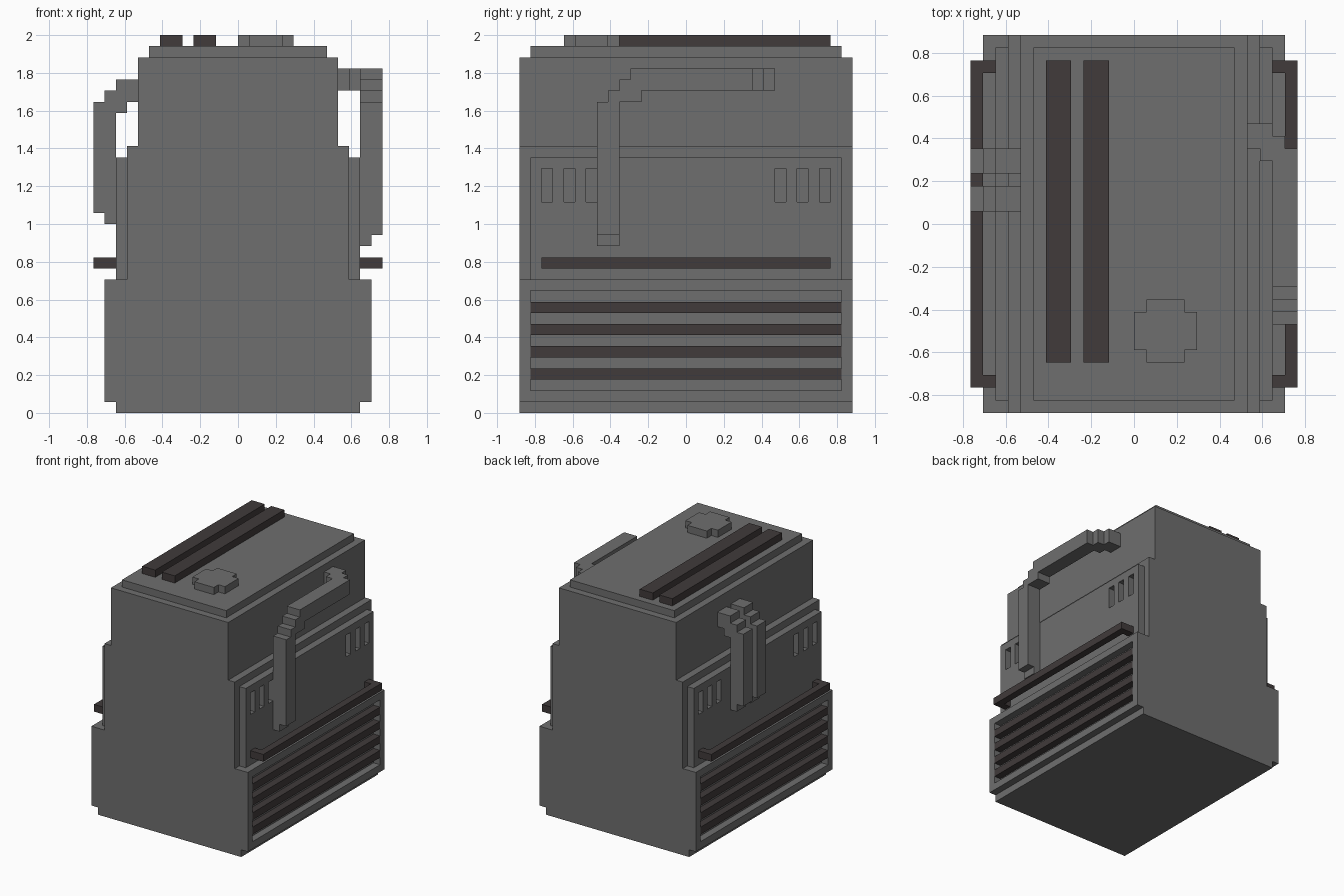
import bpy, bmesh
from mathutils import Vector

U = 1 / 17  # grid unit

default = bpy.data.objects.get("Cube")
if default:
    bpy.data.objects.remove(default, do_unlink=True)


def material(name, rgb):
    m = bpy.data.materials.new(name)
    m.use_nodes = True
    m.diffuse_color = (*rgb, 1)
    m.node_tree.nodes["Principled BSDF"].inputs["Base Color"].default_value = (*rgb, 1)
    return m


GREY = material("mid grey", (0.156, 0.156, 0.156))
DARK = material("dark brown grey", (0.052, 0.043, 0.043))


def prism(bm, profile, axis, lo, hi):
    """Extrude a profile of grid points along an axis from lo to hi."""
    def point(a, b, c):
        p = [a, b]
        p.insert("xyz".index(axis), c)
        return Vector(p) * U
    base = bm.faces.new([bm.verts.new(point(a, b, lo)) for a, b in profile])
    top = bmesh.ops.extrude_face_region(bm, geom=[base])["geom"]
    shift = Vector([float(axis == k) for k in "xyz"]) * (hi - lo) * U
    bmesh.ops.translate(bm, vec=shift, verts=[v for v in top if isinstance(v, bmesh.types.BMVert)])


def box(bm, x, y, z):
    prism(bm, [(x[0], y[0]), (x[1], y[0]), (x[1], y[1]), (x[0], y[1])], "z", *z)


def part(name, mat, build, mirror=False):
    bm = bmesh.new()
    build(bm)
    bmesh.ops.recalc_face_normals(bm, faces=bm.faces)
    mesh = bpy.data.meshes.new(name)
    bm.to_mesh(mesh)
    bm.free()
    mesh.materials.append(mat)
    ob = bpy.data.objects.new(name, mesh)
    bpy.context.collection.objects.link(ob)
    if mirror:
        ob.modifiers.new("Mirror", "MIRROR").use_mirror_merge = False
    return ob


def cut(ob, cutter):
    mod = ob.modifiers.new("Cut", "BOOLEAN")
    mod.operation, mod.solver, mod.object = "DIFFERENCE", "EXACT", cutter
    cutter.hide_render = True
    cutter.hide_set(True)
    cutter.display_type = "WIRE"


# Main body: stepped outline running front to back
half = [(11, 0), (11, 1), (12, 1), (12, 12), (10, 12), (10, 24), (9, 24), (9, 32)]
outline = half + [(-x, z) for x, z in reversed(half)]
body = part("body", GREY, lambda bm: prism(bm, outline, "y", -15, 15))


# Vent recess in both lower sides
def recesses(bm):
    for x in ((11, 13), (-13, -11)):
        box(bm, x, (-14, 14), (2, 11))


cut(body, part("vent_cutter", GREY, recesses))


# Vent slats
def slats(bm):
    for z in (3, 5, 7, 9):
        box(bm, (11, 12), (-14, 14), (z, z + 1))


part("vent_slats", DARK, slats, mirror=True)


# Side panels with three slots at each end
def slots(bm):
    for y in (8, 10, 12):
        box(bm, (9, 12), (y, y + 1), (19, 22))
        box(bm, (9, 12), (-y - 1, -y), (19, 22))


panel = part("side_panel", GREY, lambda bm: box(bm, (10, 11), (-14, 14), (12, 23)))
cut(panel, part("slot_cutter", GREY, slots))
panel.modifiers.new("Mirror", "MIRROR").use_mirror_merge = False

# Side rails with end brackets
rail = [(11, -13), (13, -13), (13, 13), (11, 13), (11, 12), (12, 12), (12, -12), (11, -12)]
part("side_rail", DARK, lambda bm: prism(bm, rail, "z", 13, 14), mirror=True)

# Top lid
part("lid", GREY, lambda bm: box(bm, (-8, 8), (-14, 14), (32, 33)))


# Top strips
def strips(bm):
    for x in (-7, -4):
        box(bm, (x, x + 2), (-11, 13), (33, 34))


part("top_strips", DARK, strips)

# Filler cap with notched corners
cap = [(1, -11), (4, -11), (4, -10), (5, -10), (5, -7), (4, -7),
       (4, -6), (1, -6), (1, -7), (0, -7), (0, -10), (1, -10)]
part("filler_cap", GREY, lambda bm: prism(bm, cap, "z", 33, 34))


# Long pipe on the left: foot, bent run, elbow into the body
def long_pipe(bm):
    run = [(-8, 16), (-6, 16), (-6, 28), (-4, 28), (-4, 29), (5, 29), (5, 31),
           (-5, 31), (-5, 30), (-6, 30), (-6, 29), (-7, 29), (-7, 28), (-8, 28)]
    elbow = [(9, 6), (10, 6), (10, 5), (13, 5), (13, 6), (12, 6),
             (12, 7), (11, 7), (11, 8), (9, 8)]
    box(bm, (11, 12), (-8, -6), (15, 16))
    prism(bm, run, "x", 11, 13)
    prism(bm, elbow, "z", 29, 31)


part("left_pipe", GREY, long_pipe)


# Pair of short pipes on the right
def short_pipes(bm):
    bend = [(-9, 28), (-10, 28), (-10, 27), (-11, 27), (-11, 17), (-12, 17), (-12, 18),
            (-13, 18), (-13, 28), (-12, 28), (-12, 29), (-11, 29), (-11, 30), (-9, 30)]
    for y in (1, 4):
        prism(bm, bend, "y", y, y + 2)


part("right_pipes", GREY, short_pipes)
